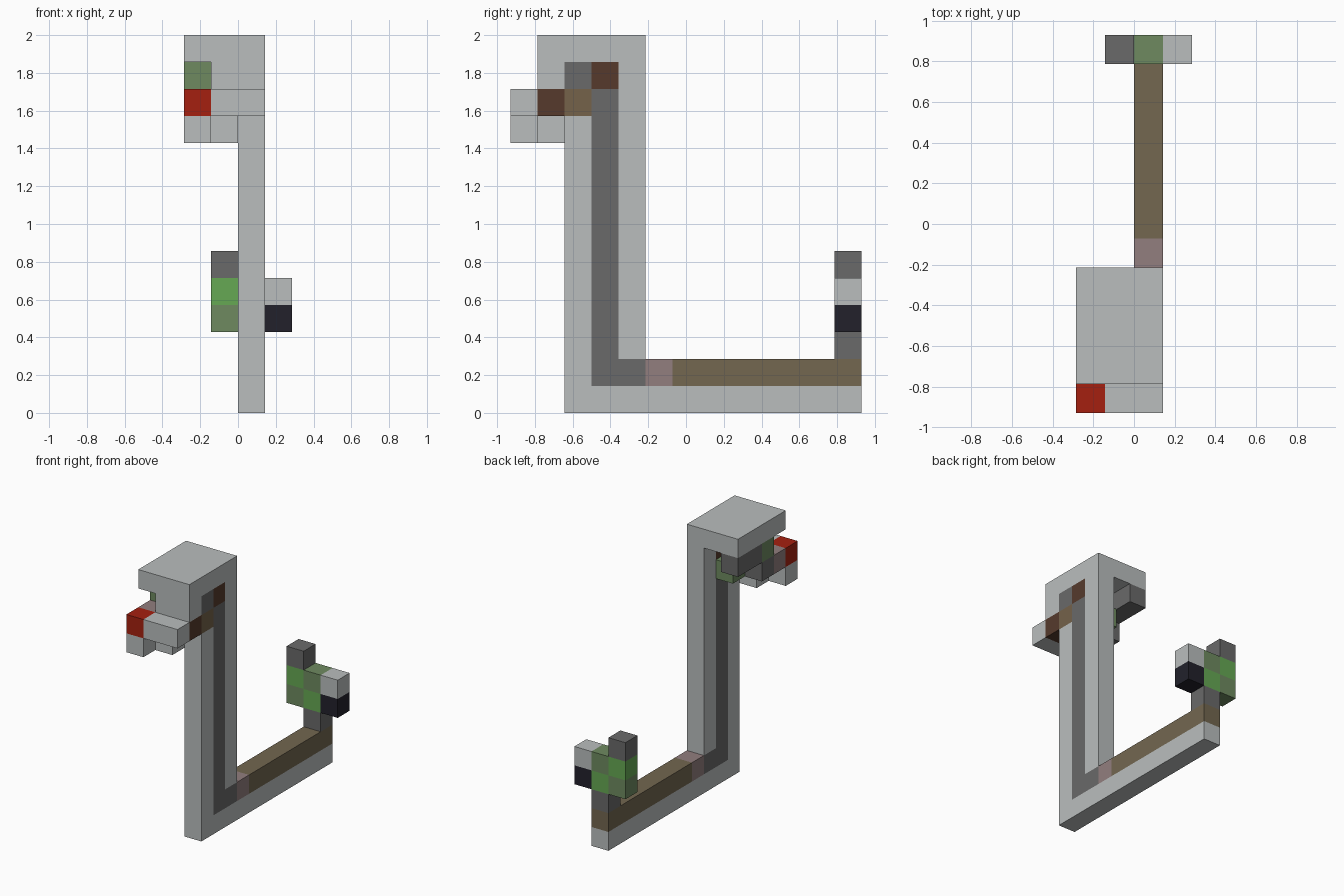
import bpy
import bmesh
from mathutils import Vector

cube = bpy.data.objects.get("Cube")
if cube:
    bpy.data.objects.remove(cube, do_unlink=True)

UNIT = 2 / 14                      # edge of one block
ORIGIN = Vector((-2, -6.5, 0))     # grid corner, in blocks


def linear(c):
    c /= 255
    return c / 12.92 if c <= 0.04045 else ((c + 0.055) / 1.055) ** 2.4


def material(name, r, g, b):
    mat = bpy.data.materials.new(name)
    rgba = (linear(r), linear(g), linear(b), 1)
    mat.diffuse_color = rgba
    mat.use_nodes = True
    bsdf = mat.node_tree.nodes["Principled BSDF"]
    bsdf.inputs["Base Color"].default_value = rgba
    bsdf.inputs["Roughness"].default_value = 0.9
    return mat


MATS = {
    "pale": material("pale_grey", 186, 190, 190),
    "dark": material("dark_grey", 106, 106, 106),
    "brown": material("earth_brown", 115, 103, 80),
    "tan": material("warm_tan", 117, 98, 74),
    "umber": material("dark_brown", 86, 58, 44),
    "pink": material("dusty_pink", 146, 126, 126),
    "red": material("red", 165, 32, 16),
    "olive": material("moss_green", 110, 138, 96),
    "green": material("bright_green", 102, 168, 84),
    "navy": material("night_blue", 34, 33, 43),
}

blocks = {}    # grid cell -> (part, colour)


def fill(part, colour, xs, ys, zs):
    """Fill inclusive cell ranges; a single number means one layer."""
    spans = [(s, s) if isinstance(s, int) else s for s in (xs, ys, zs)]
    (x0, x1), (y0, y1), (z0, z1) = spans
    for x in range(x0, x1 + 1):
        for y in range(y0, y1 + 1):
            for z in range(z0, z1 + 1):
                blocks[x, y, z] = (part, colour)


# Upright column with a dark core
fill("column", "pale", 2, (2, 4), (0, 12))
fill("column", "dark", 2, 3, (1, 11))
fill("column", "dark", 2, 4, 1)
fill("column", "dark", 2, 2, 12)
fill("column", "umber", 2, 3, 12)
fill("column", "tan", 2, 2, 11)

# Long foot running to the back
fill("foot", "pale", 2, (5, 12), 0)
fill("foot", "brown", 2, (6, 12), 1)
fill("foot", "pink", 2, 5, 1)

# Head cap and brow
fill("head_cap", "pale", (0, 2), (1, 4), 13)
fill("head_cap", "pale", (1, 2), 1, 12)

# Snout, jaw and inner head
fill("snout", "pale", (1, 2), 0, 11)
fill("snout", "red", 0, 0, 11)
fill("snout", "pink", 0, 1, 11)
fill("snout", "dark", 0, 2, 11)
fill("snout", "umber", (1, 2), 1, 11)
fill("snout", "tan", 1, 2, 11)
fill("jaw", "pale", 0, 0, 10)
fill("jaw", "pale", 1, 1, 10)
fill("inner_head", "olive", 0, 2, 12)
fill("inner_head", "dark", 0, (3, 4), 12)
fill("inner_head", "dark", 1, 2, 12)
fill("inner_head", "olive", 1, 3, 11)

# Tail cluster on a short stem
fill("tail_stem", "dark", 2, 12, 2)
fill("tail", "olive", 1, 12, 3)
fill("tail", "green", 1, 12, 4)
fill("tail", "dark", 1, 12, 5)
fill("tail", "green", 2, 12, 3)
fill("tail", "olive", 2, 12, 4)
fill("tail", "navy", 3, 12, 3)
fill("tail", "pale", 3, 12, 4)


def build(part):
    """Skin the blocks of one part, leaving out faces covered by other blocks."""
    bm = bmesh.new()
    mesh = bpy.data.meshes.new(part)
    colours = sorted({c for p, c in blocks.values() if p == part})
    for colour in colours:
        mesh.materials.append(MATS[colour])
    for cell, (owner, colour) in blocks.items():
        if owner != part:
            continue
        centre = Vector(cell) + Vector((0.5, 0.5, 0.5))
        for axis in range(3):
            for side in (-1, 1):
                n = Vector((0, 0, 0))
                n[axis] = side
                if tuple(int(a + b) for a, b in zip(cell, n)) in blocks:
                    continue
                u = Vector((0, 0, 0))
                u[(axis + 1) % 3] = 0.5
                v = n.cross(u)
                mid = centre + n / 2
                ring = [mid - u - v, mid + u - v, mid + u + v, mid - u + v]
                face = bm.faces.new([bm.verts.new((p + ORIGIN) * UNIT) for p in ring])
                face.material_index = colours.index(colour)
    # Weld the blocks and merge flat areas of one colour
    bmesh.ops.remove_doubles(bm, verts=bm.verts, dist=0.001)
    bmesh.ops.dissolve_limit(bm, angle_limit=0.01, verts=bm.verts,
                             edges=bm.edges, delimit={"MATERIAL"})
    bm.to_mesh(mesh)
    bm.free()
    bpy.context.collection.objects.link(bpy.data.objects.new(part, mesh))


for part in sorted({p for p, c in blocks.values()}):
    build(part)
